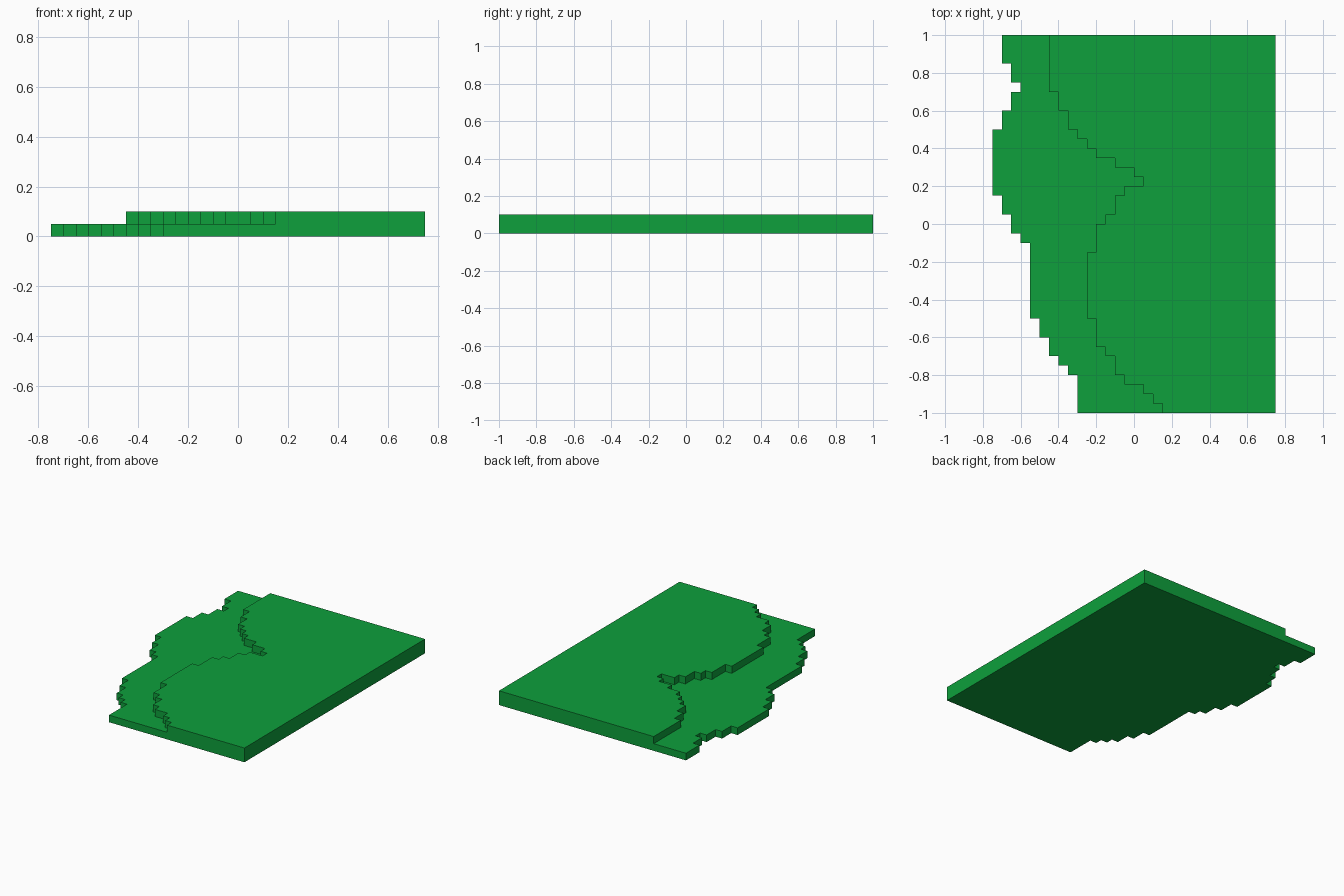
import bpy, bmesh

if "Cube" in bpy.data.objects:
    bpy.data.objects.remove(bpy.data.objects["Cube"])

RIGHT = 0.75
STEP = 0.05  # thickness of one terrace

# Stepped shorelines from the back (y = 1) forwards: (x, y where the run ends)
LOWER = [(-.70, .85), (-.65, .75), (-.60, .70), (-.65, .60), (-.70, .50),
         (-.75, .15), (-.70, .05), (-.65, -.05), (-.60, -.10), (-.55, -.50),
         (-.50, -.60), (-.45, -.70), (-.40, -.75), (-.35, -.80), (-.30, -1)]
UPPER = [(-.45, .70), (-.40, .60), (-.35, .50), (-.30, .45), (-.25, .40),
         (-.20, .35), (-.10, .30), (0, .25), (.05, .20), (-.05, .15),
         (-.10, .05), (-.15, 0), (-.20, -.15), (-.25, -.50), (-.20, -.65),
         (-.15, -.70), (-.10, -.80), (-.05, -.85), (.05, -.90), (.10, -.95),
         (.15, -1)]


def shoreline(runs):
    """Turn runs into a staircase of points from back to front."""
    pts, y = [], 1.0
    for x, y_end in runs:
        pts += [(x, y), (x, y_end)]
        y = y_end
    return pts


bm = bmesh.new()


def line(pts, z):
    return [bm.verts.new((x, y, z)) for x, y in pts]


def wall(low, high):
    for i in range(len(low) - 1):
        bm.faces.new((low[i], low[i + 1], high[i + 1], high[i]))


lower, upper = shoreline(LOWER), shoreline(UPPER)
low0, low1 = line(lower, 0), line(lower, STEP)
up1, up2 = line(upper, STEP), line(upper, 2 * STEP)
side = [(RIGHT, -1), (RIGHT, 1)]
side0, side2 = line(side, 0), line(side, 2 * STEP)

# Stepped edges of both terraces
wall(low0, low1)
wall(up1, up2)
# Underside, exposed ledge and upper surface
bm.faces.new(low0 + side0)
bm.faces.new(low1 + up1[::-1])
bm.faces.new(up2 + side2)
# Straight right, front and back walls
wall(side0, side2)
bm.faces.new((low0[-1], side0[0], side2[0], up2[-1], up1[-1], low1[-1]))
bm.faces.new((low0[0], low1[0], up1[0], up2[0], side2[1], side0[1]))
bmesh.ops.recalc_face_normals(bm, faces=bm.faces)

mesh = bpy.data.meshes.new("terraced_ground")
bm.to_mesh(mesh)
bm.free()
green = bpy.data.materials.new("grass green")
green.diffuse_color = (0.0044, 0.352, 0.045, 1)
green.use_nodes = True
green.node_tree.nodes["Principled BSDF"].inputs["Base Color"].default_value = green.diffuse_color
mesh.materials.append(green)
ground = bpy.data.objects.new("terraced_ground", mesh)
bpy.context.collection.objects.link(ground)
